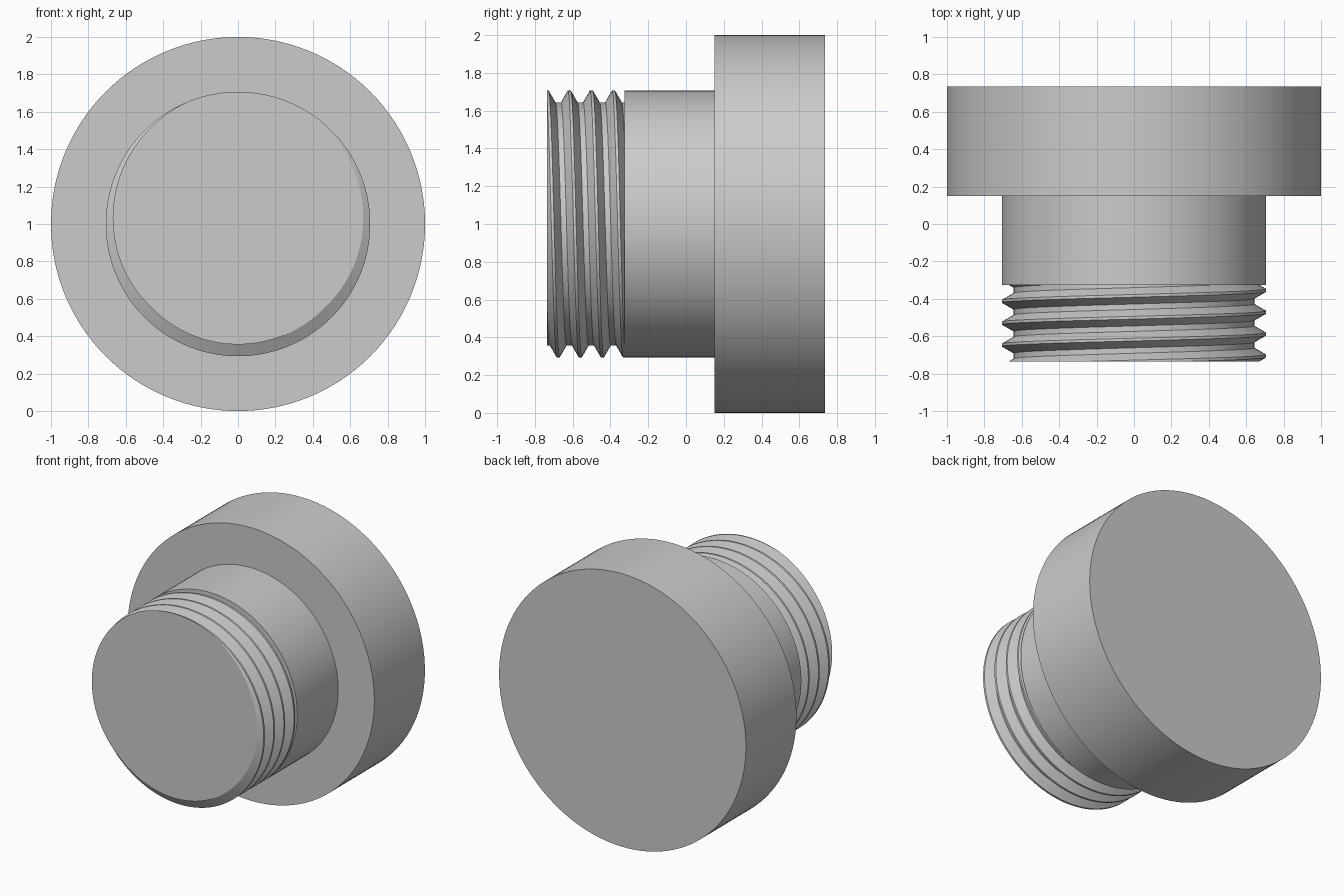
import bpy
import bmesh
import math
from mathutils import Vector, Matrix

cube = bpy.data.objects.get("Cube")
if cube:
    bpy.data.objects.remove(cube, do_unlink=True)

SEGMENTS = 128
FRONT, SHOULDER, FLANGE, BACK = -0.735, -0.325, 0.15, 0.735
SHANK_R, HEAD_R = 0.707, 1.0
PITCH = 0.117
ROOT_R = SHANK_R - 0.5413 * PITCH

grey = bpy.data.materials.new("plain_grey")
grey.use_nodes = True
grey.diffuse_color = (0.6, 0.6, 0.6, 1)
grey.node_tree.nodes["Principled BSDF"].inputs["Base Color"].default_value = (0.6, 0.6, 0.6, 1)


def finish(name, bm):
    """Turn a bmesh into a shaded object with the grey material."""
    bmesh.ops.recalc_face_normals(bm, faces=bm.faces)
    mesh = bpy.data.meshes.new(name)
    bm.to_mesh(mesh)
    bm.free()
    mesh.materials.append(grey)
    obj = bpy.data.objects.new(name, mesh)
    bpy.context.collection.objects.link(obj)
    bpy.ops.object.select_all(action="DESELECT")
    obj.select_set(True)
    bpy.context.view_layer.objects.active = obj
    bpy.ops.object.shade_smooth_by_angle(angle=math.radians(25))
    return obj


def cylinder(name, radius, y0, y1):
    """Closed cylinder lying along y at the height of the axis."""
    bm = bmesh.new()
    place = Matrix.Translation((0, (y0 + y1) / 2, HEAD_R)) @ Matrix.Rotation(math.pi / 2, 4, "X")
    bmesh.ops.create_cone(bm, cap_ends=True, segments=SEGMENTS, radius1=radius,
                          radius2=radius, depth=y1 - y0, matrix=place)
    return finish(name, bm)


# Wide head and plain shank
cylinder("head", HEAD_R, FLANGE, BACK)
cylinder("plain_shank", SHANK_R, SHOULDER, FLANGE)

# Helical thread: flat crest, sloping flank, flat root, sloping flank
profile = [(-1 / 16, SHANK_R), (1 / 16, SHANK_R), (3 / 8, ROOT_R), (5 / 8, ROOT_R)]
bm = bmesh.new()
columns = []
for i in range(SEGMENTS + 1):
    turn = i / SEGMENTS
    a = math.tau * turn
    columns.append([
        bm.verts.new((r * math.sin(a), FRONT + PITCH * (k + turn + t), HEAD_R + r * math.cos(a)))
        for k in range(-2, 6) for t, r in profile])
for left, right in zip(columns, columns[1:]):
    for j in range(len(left) - 1):
        bm.faces.new((left[j], right[j], right[j + 1], left[j + 1]))
bmesh.ops.remove_doubles(bm, verts=bm.verts, dist=0.0001)

# Trim the thread to length and close its front end
for y, side in ((FRONT, -1), (SHOULDER, 1)):
    bmesh.ops.bisect_plane(bm, geom=bm.verts[:] + bm.edges[:] + bm.faces[:], dist=0.00001,
                           plane_co=Vector((0, y, 0)), plane_no=Vector((0, side, 0)),
                           clear_outer=True)
rim = [e for e in bm.edges if e.is_boundary and all(abs(v.co.y - FRONT) < 0.0005 for v in e.verts)]
bmesh.ops.holes_fill(bm, edges=rim, sides=0)
finish("thread", bm)
